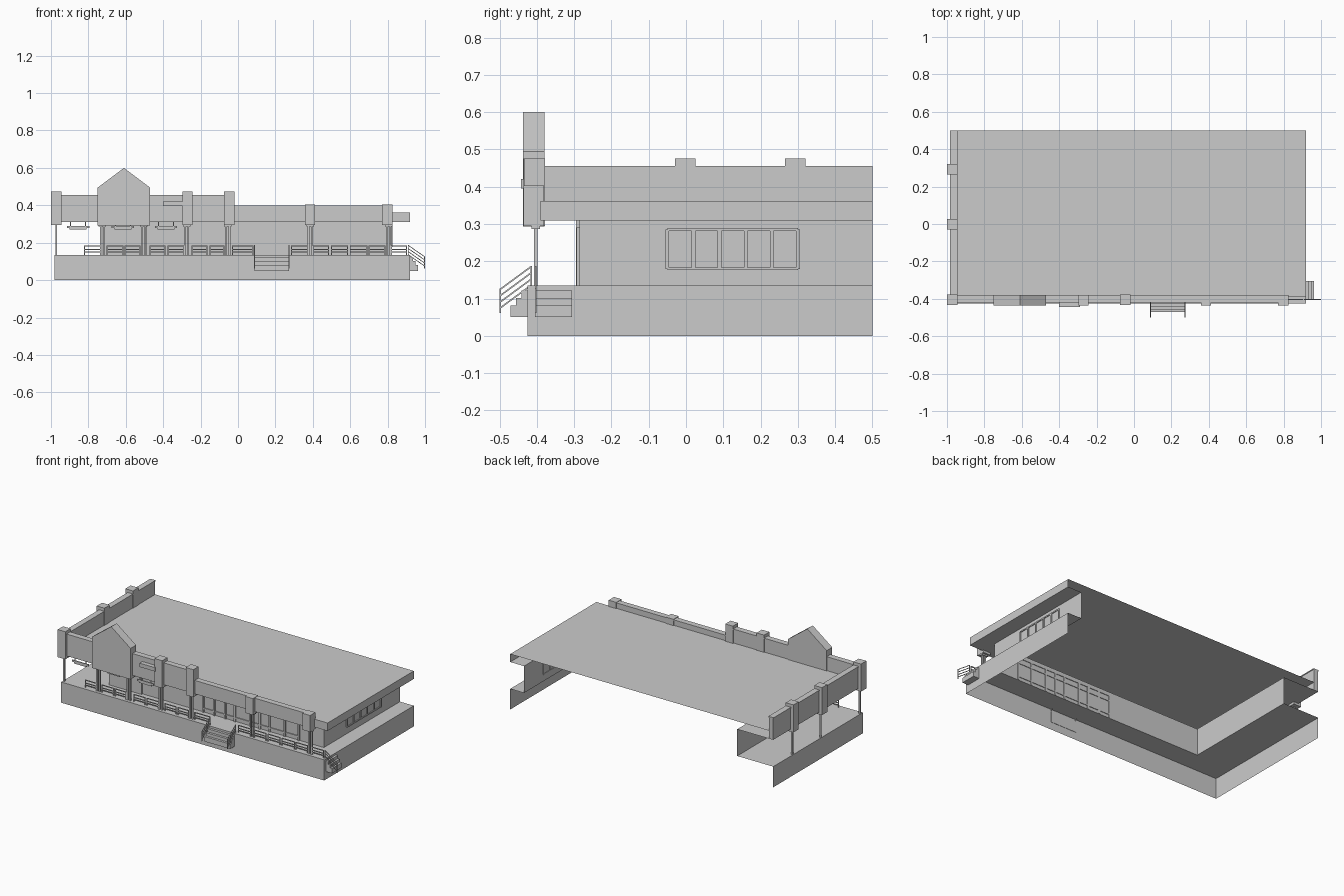
import bpy, bmesh, math
from mathutils import Vector

if "Cube" in bpy.data.objects:
    bpy.data.objects.remove(bpy.data.objects["Cube"])


def finish(name, bm):
    me = bpy.data.meshes.new(name)
    bm.to_mesh(me)
    bm.free()
    ob = bpy.data.objects.new(name, me)
    bpy.context.collection.objects.link(ob)
    return ob


def add_box(bm, x0, x1, y0, y1, z0, z1):
    v = [bm.verts.new((x, y, z)) for x in (x0, x1) for y in (y0, y1) for z in (z0, z1)]
    for f in ((0, 1, 3, 2), (4, 6, 7, 5), (0, 4, 5, 1), (2, 3, 7, 6), (0, 2, 6, 4), (1, 5, 7, 3)):
        bm.faces.new([v[i] for i in f])


def boxes(name, items):
    bm = bmesh.new()
    for b in items:
        add_box(bm, *b)
    return finish(name, bm)


def wall(name, path, z0, z1):
    # open vertical sheet following a plan path
    bm = bmesh.new()
    lo = [bm.verts.new((x, y, z0)) for x, y in path]
    hi = [bm.verts.new((x, y, z1)) for x, y in path]
    for i in range(len(path) - 1):
        bm.faces.new((lo[i], lo[i + 1], hi[i + 1], hi[i]))
    return finish(name, bm)


def flats(name, rects, z):
    bm = bmesh.new()
    for x0, x1, y0, y1 in rects:
        bm.faces.new([bm.verts.new((x, y, z)) for x, y in ((x0, y0), (x1, y0), (x1, y1), (x0, y1))])
    return finish(name, bm)


def bars(name, segs, r=0.0025):
    # square bars between pairs of points
    bm = bmesh.new()
    for a, b in segs:
        a, b = Vector(a), Vector(b)
        d = b - a
        g = bmesh.ops.create_cube(bm, size=1)
        q = d.to_track_quat('Z', 'Y')
        for v in g['verts']:
            v.co = (a + b) / 2 + q @ Vector((v.co.x * 2 * r, v.co.y * 2 * r, v.co.z * d.length))
    return finish(name, bm)


L, R, F, B = -0.98, 0.92, -0.425, 0.5      # platform limits
WL, WR, WF = -0.72, 0.82, -0.285           # building wall limits
DECK, SOF, ROOF = 0.135, 0.31, 0.362

# platform, open at the back
wall("platform_sides", [(L, B), (L, F), (R, F), (R, B)], 0, DECK)
flats("porch_deck", [(L, R, F, WF), (L, WL, WF, B), (WR, R, WF, B)], DECK)

# building walls
wall("building_walls", [(WL, B), (WL, WF), (WR, WF), (WR, B)], DECK, SOF)
boxes("corner_bay", [(WL - .005, -0.49, WF - .01, WF, DECK, SOF)])

# window and door frames
fr = []
xs = [-0.05, 0.03, 0.11, 0.18, 0.29, 0.36, 0.43, 0.54, 0.64]
for x in xs:
    fr.append((x - .006, x + .006, WF - .008, WF + .004, DECK, 0.29))
for z in (0.16, 0.25, 0.285):
    fr.append((xs[0], xs[-1], WF - .006, WF + .004, z - .004, z + .004))
for i in range(6):
    y = -0.05 + .07 * i
    fr.append((WR - .003, WR + .005, y - .005, y + .005, 0.18, 0.285))
for z in (0.18, 0.285):
    fr.append((WR - .003, WR + .005, -0.05, 0.30, z - .004, z + .004))
boxes("window_frames", fr)

# roof sheet, soffit and right fascia
flats("roof", [(-0.95, R, -0.39, B)], ROOF)
flats("soffit", [(-0.95, R, -0.39, WF), (-0.95, WL, WF, B), (WR, R, WF, B)], SOF)
wall("roof_fascia", [(0.8, -0.39), (R, -0.39), (R, B)], SOF, ROOF)

# parapets with thin copings
boxes("parapet_front", [(-0.97, -0.03, -0.415, -0.385, SOF, 0.45),
                        (-0.03, 0.82, -0.415, -0.385, SOF, 0.395)])
boxes("parapet_left", [(-0.98, -0.948, -0.41, B, SOF, 0.45)])
boxes("parapet_coping", [(-0.97, -0.03, -0.419, -0.381, 0.449, 0.455),
                         (-0.03, 0.82, -0.419, -0.381, 0.394, 0.4),
                         (-0.983, -0.945, -0.41, B, 0.449, 0.455)])

# gabled sign panel
bm = bmesh.new()
prof = [(-0.75, 0.293), (-0.47, 0.293), (-0.47, 0.495), (-0.61, 0.6), (-0.75, 0.495)]
face = bm.faces.new([bm.verts.new((x, -0.437, z)) for x, z in prof])
ext = bmesh.ops.extrude_face_region(bm, geom=[face])
bmesh.ops.translate(bm, vec=(0, 0.057, 0), verts=[e for e in ext['geom'] if isinstance(e, bmesh.types.BMVert)])
bmesh.ops.recalc_face_normals(bm, faces=bm.faces)
finish("gable", bm)

# pier blocks on the parapets
h = 0.0275
piers = [(-0.9725, -0.405, 0.475), (-0.27, -0.408, 0.475), (-0.047, -0.405, 0.475),
         (0.385, -0.408, 0.403), (0.798, -0.408, 0.403),
         (-0.9725, -0.002, 0.475), (-0.9725, 0.293, 0.475)]
boxes("parapet_piers", [(x - h, x + h, y - h, y + h, 0.295, z) for x, y, z in piers])

# slender porch posts, paired along the front
posts = []
for x in (-0.725, -0.505, -0.275, -0.055, 0.385, 0.805):
    for d in (-0.009, 0.009):
        posts.append((x + d - .005, x + d + .005, -0.408, -0.398, DECK, 0.3))
    posts.append((x - .02, x + .02, -0.414, -0.392, 0.286, 0.31))
for y in (-0.403, 0.0, 0.293):
    posts.append((-0.977, -0.967, y - .005, y + .005, DECK, 0.3))
boxes("porch_posts", posts)

# plain hanging boards and a wall board
signs = []
for x in (-0.855, -0.615, -0.385):
    signs.append((x - .045, x + .045, -0.406, -0.4, 0.27, 0.278))
    signs.append((x - .06, x + .06, -0.406, -0.4, 0.278, 0.29))
    for d in (-0.04, 0.04):
        signs.append((x + d - .002, x + d + .002, -0.405, -0.401, 0.29, 0.312))
boxes("hanging_boards", signs)
boxes("wall_board", [(-0.4, -0.29, -0.443, -0.412, 0.395, 0.42)])

# railing panels
segs = []
panels = [(-0.82, -0.735), (-0.70, -0.615), (-0.605, -0.525), (-0.47, -0.39), (-0.375, -0.29),
          (-0.245, -0.165), (-0.15, -0.075), (-0.03, 0.08), (0.285, 0.375), (0.40, 0.485), (0.50, 0.585),
          (0.60, 0.69), (0.70, 0.785), (0.82, 0.9)]
y = -0.403
for a, b in panels:
    for z in (0.15, 0.163, 0.182):
        segs.append(((a, y, z), (b, y, z)))
    for x in (a, b):
        segs.append(((x, y, DECK), (x, y, 0.184)))
bars("porch_railing", segs)

# front and side steps
boxes("front_steps", [(0.087, 0.273, F - .046 + .015 * i, F + .002, 0.05 + .022 * i, 0.082 + .02 * i)
                      for i in range(3)])
boxes("side_steps", [(R - .002, R + .043 - .014 * i, -0.405, -0.305, 0.05 + .022 * i, 0.082 + .02 * i)
                     for i in range(3)])

# sloping stair rails
segs = []
for d in (0, 0.017, 0.034, 0.05):
    for x in (0.088, 0.273):
        segs.append(((x, -0.498, 0.125 - d), (x, -0.415, 0.186 - d)))
    segs.append(((0.91, -0.403, 0.186 - d), (0.998, -0.403, 0.125 - d)))
for x in (0.088, 0.273):
    segs.append(((x, -0.498, 0.062), (x, -0.498, 0.127)))
    segs.append(((x, -0.415, DECK), (x, -0.415, 0.187)))
segs.append(((0.9975, -0.403, 0.062), (0.9975, -0.403, 0.127)))
segs.append(((0.91, -0.403, DECK), (0.91, -0.403, 0.187)))
bars("stair_rails", segs, 0.002)
